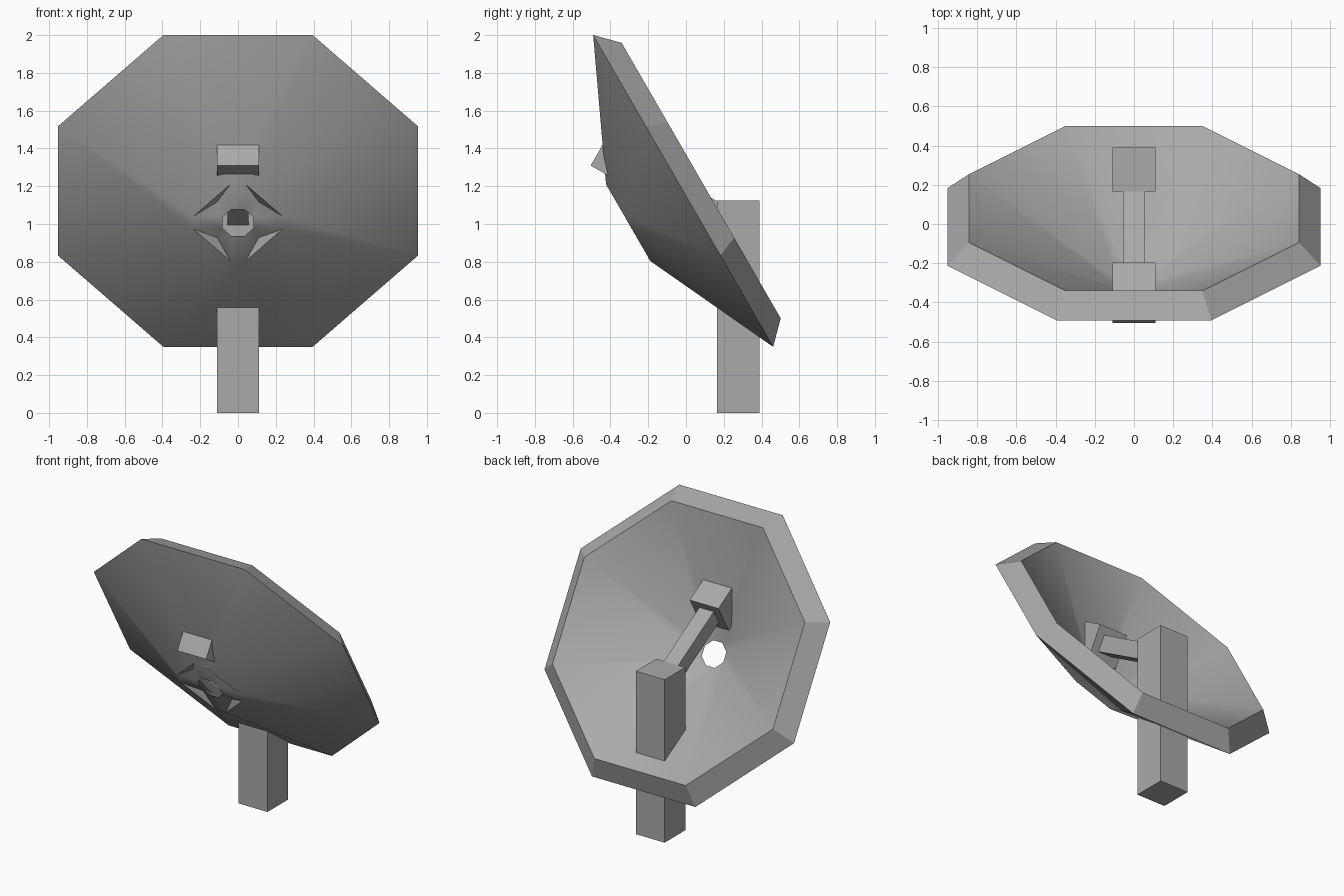
import bpy, bmesh, math
from mathutils import Vector, Matrix

if "Cube" in bpy.data.objects:
    bpy.data.objects.remove(bpy.data.objects["Cube"])

grey = bpy.data.materials.new("metal_grey")
grey.diffuse_color = (0.4, 0.4, 0.4, 1)
grey.use_nodes = True
grey.node_tree.nodes["Principled BSDF"].inputs["Base Color"].default_value = grey.diffuse_color
TILT = math.radians(30)


def finish(name, bm):
    bmesh.ops.recalc_face_normals(bm, faces=bm.faces)
    mesh = bpy.data.meshes.new(name)
    bm.to_mesh(mesh)
    bm.free()
    mesh.materials.append(grey)
    ob = bpy.data.objects.new(name, mesh)
    bpy.context.collection.objects.link(ob)
    return ob


def box(name, centre, size, pitch=0.0):
    bm = bmesh.new()
    m = (Matrix.Translation(centre) @ Matrix.Rotation(pitch, 4, 'X')
         @ Matrix.Diagonal((*size, 1)))
    bmesh.ops.create_cube(bm, size=1, matrix=m)
    return finish(name, bm)


# Dish frame: across, up the tilted rim, and out along the convex side
CENTRE = Vector((0, -0.015, 1.175))
UP = Vector((0, -math.sin(TILT), math.cos(TILT)))
OUT = Vector((0, -math.cos(TILT), -math.sin(TILT)))


def dish_point(a, b, depth):
    return CENTRE + Vector((a, 0, 0)) + UP * b + OUT * depth


def octagon(bm, r, h, depth):
    pts = [(r, h), (h, r), (-h, r), (-r, h), (-r, -h), (-h, -r), (h, -r), (r, -h)]
    return [bm.verts.new(dish_point(a, b, depth)) for a, b in pts]


def bridge(bm, lower, upper, i):
    j = (i + 1) % 8
    bm.faces.new((lower[i], lower[j], upper[j], upper[i]))


# Octagonal dish with bevelled rim, star-shaped hub recesses and a central hole
bm = bmesh.new()
inner = octagon(bm, 0.842, 0.349, -0.11)
outer = octagon(bm, 0.953, 0.395, 0.0)
star = octagon(bm, 0.235, 0.04, 0.336)
hole = octagon(bm, 0.082, 0.034, 0.336)
for i in range(8):
    bridge(bm, inner, outer, i)
    bridge(bm, outer, star, i)
    bridge(bm, hole, inner, i)
    if i % 2:
        bridge(bm, star, hole, i)
    else:
        # Diagonal recess between two spokes
        ang = math.radians(45 + 45 * i)
        pit = bm.verts.new(dish_point(0.155 * math.cos(ang), 0.155 * math.sin(ang), 0.305))
        loop = (star[i], star[i + 1], hole[i + 1], hole[i])
        for k in range(4):
            bm.faces.new((loop[k], loop[(k + 1) % 4], pit))
dish = finish("dish", bm)
bpy.context.view_layer.objects.active = dish
dish.select_set(True)
bpy.ops.object.shade_smooth_by_angle(angle=math.radians(30))

# Supporting post
box("post", (0, 0.2775, 0.5625), (0.22, 0.225, 1.125))

# Arm rising from the post to the receiver
start, end = Vector((0, 0.2, 1.037)), Vector((0, -0.32, 1.337))
box("arm", (start + end) / 2, (0.11, (end - start).length, 0.11), -TILT)

# Receiver block at the end of the arm
box("receiver", (0, -0.351, 1.351), (0.22, 0.225, 0.225), -TILT)
